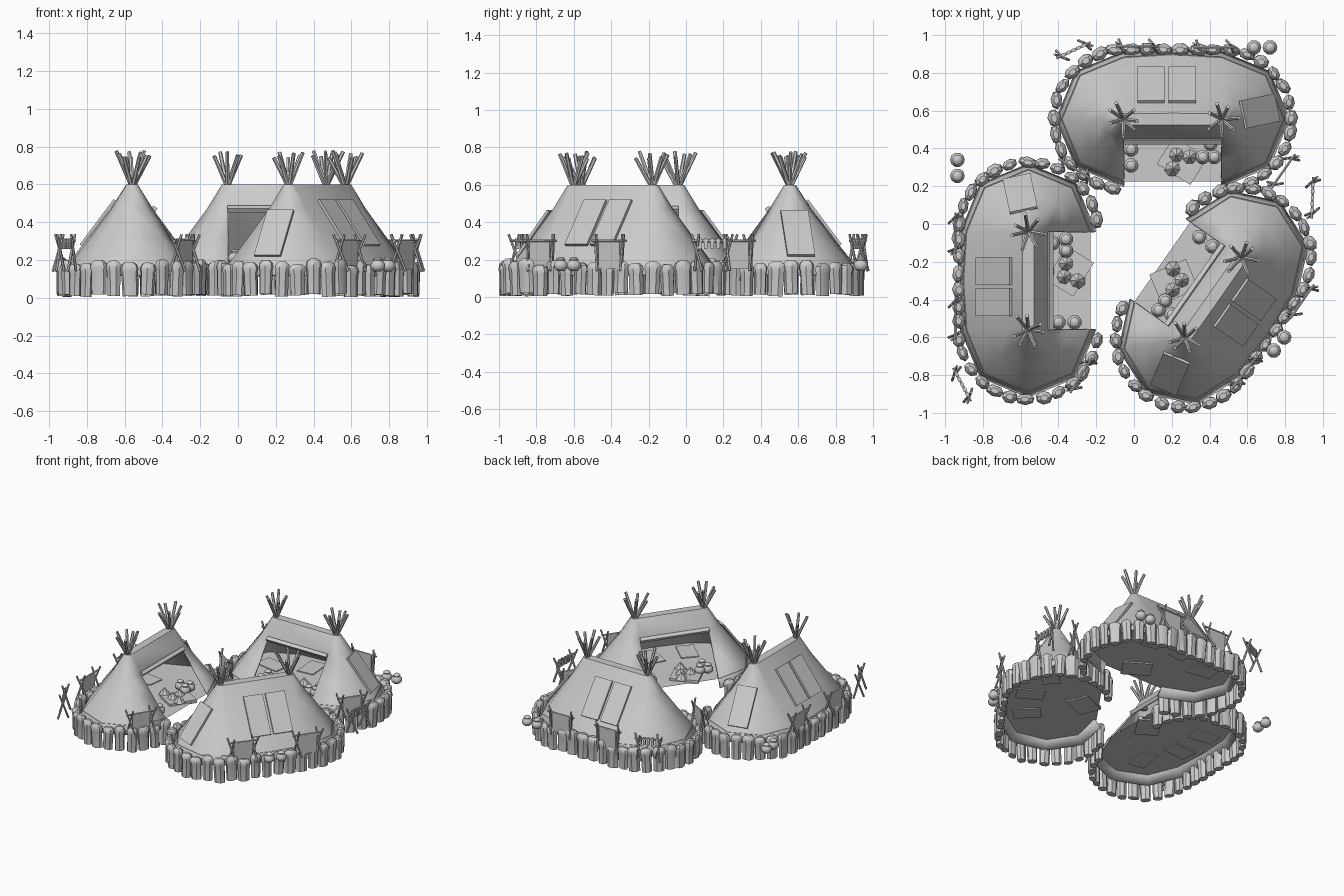
import bpy, bmesh, math, random
from math import sin, cos, pi, radians
from mathutils import Matrix, Vector

if "Cube" in bpy.data.objects:
    bpy.data.objects.remove(bpy.data.objects["Cube"])

random.seed(4)
T, R = Matrix.Translation, Matrix.Rotation
HALF = 0.26      # half ridge length
FLOOR = 0.18


def finish(name, bm, M=Matrix(), smooth=None):
    me = bpy.data.meshes.new(name)
    bm.transform(M)
    bm.to_mesh(me)
    bm.free()
    if smooth:
        me.shade_smooth()
        me.set_sharp_from_angle(angle=radians(smooth))
    ob = bpy.data.objects.new(name, me)
    bpy.context.collection.objects.link(ob)
    return ob


def box(bm, M, size):
    bmesh.ops.create_cube(bm, size=1, matrix=M @ Matrix.Diagonal((*size, 1)))


def rod(bm, a, b, r=0.008, n=6):
    a, b = Vector(a), Vector(b)
    d = b - a
    q = d.to_track_quat('Z', 'Y').to_matrix().to_4x4()
    bmesh.ops.create_cone(bm, cap_ends=True, segments=n, radius1=r, radius2=r * 0.85,
                          depth=d.length, matrix=T((a + b) / 2) @ q)


def lathe(bm, prof, M, n=10):
    rows = [[bm.verts.new(M @ Vector((r * cos(2 * pi * i / n), r * sin(2 * pi * i / n), z)))
             for i in range(n)] for r, z in prof]
    for a, b in zip(rows, rows[1:]):
        for i in range(n):
            j = (i + 1) % n
            bm.faces.new((a[i], a[j], b[j], b[i]))
    bm.faces.new(rows[0][::-1])
    bm.faces.new(rows[-1])


def outline(off, z):
    # stadium shape with coarse ends; the last-to-first edge is the straight front
    pts = []
    for cx, start in ((HALF, -90), (-HALF, 90)):
        for i in range(5):
            a = radians(start + 45 * i)
            pts.append((cx + off * cos(a), off * sin(a), z))
        if cx > 0:
            pts.append((0, off * 1.05, z))
    return pts


def pot(bm, x, y, z):
    lathe(bm, [(.02, 0), (.037, .016), (.039, .038), (.024, .056), (.026, .064), (.012, .075)],
          T((x, y, z)))


def tent(M):
    # thick hide cover with open front
    bm = bmesh.new()
    rows = [[bm.verts.new(p) for p in outline(o, z)] for o, z in
            ((.03, .6), (.11, .47), (.22, .32), (.325, FLOOR), (.36, .12))]
    n = len(rows[0])
    for k, (a, b) in enumerate(zip(rows, rows[1:])):
        for i in range(n):
            if k and i == n - 1:
                continue
            j = (i + 1) % n
            bm.faces.new((a[i], b[i], b[j], a[j]))
    bm.faces.new(rows[0])
    bmesh.ops.recalc_face_normals(bm, faces=bm.faces)
    cover = finish("tent_cover", bm, M, 50)
    mod = cover.modifiers.new("thickness", 'SOLIDIFY')
    mod.thickness, mod.offset = .012, -1

    # floor sheet
    bm = bmesh.new()
    bm.faces.new([bm.verts.new(p) for p in outline(.33, FLOOR)])
    finish("tent_floor", bm, M)

    # sewn patches on the back and one end
    bm = bmesh.new()
    slope = math.atan2(.24, .18)
    for x in (-.115, .05):
        box(bm, T((x, .182, .398)) @ R(-slope, 4, 'X'), (.145, .3, .015))
    box(bm, T((HALF, 0, 0)) @ R(radians(12), 4, 'Z') @ T((.205, 0, .342)) @ R(slope, 4, 'Y'),
        (.3, .15, .015))
    finish("cover_patches", bm, M)

    # lintel log above the doorway
    bm = bmesh.new()
    box(bm, T((0, -.115, .468)) @ R(.6, 4, 'X'), (.52, .028, .028))
    finish("door_lintel", bm, M)

    # crossing poles at both peaks
    bm = bmesh.new()
    for cx in (-HALF, HALF):
        for i in range(7):
            a = 2 * pi * i / 7 + random.uniform(-.25, .25)
            s = random.uniform(.07, .1)
            rod(bm, (cx - .02 * cos(a), -.02 * sin(a), .54),
                (cx + s * cos(a), s * sin(a), random.uniform(.74, .78)), .012)
    finish("tent_poles", bm, M, 30)

    # upright foundation stones, each a slab with a rounded head
    bm = bmesh.new()
    off, sweep = .368, radians(170)
    arc = off * sweep
    total = 2 * arc + 2 * HALF
    count = 32
    for k in range(count):
        s = total * k / (count - 1)
        if s < arc:
            a = radians(-80) + s / off
            x, y = HALF + off * cos(a), off * sin(a)
        elif s < arc + 2 * HALF:
            a = pi / 2
            x, y = HALF - (s - arc), off
        else:
            a = pi / 2 + (s - arc - 2 * HALF) / off
            x, y = -HALF + off * cos(a), off * sin(a)
        w, d = random.uniform(.038, .048), random.uniform(.026, .034)
        h, z0 = random.uniform(.165, .188), random.uniform(.005, .022)
        B = (T((x, y, z0)) @ R(a + pi / 2 + random.uniform(-.3, .3), 4, 'Z')
             @ R(random.uniform(-.05, .05), 4, 'Y') @ Matrix.Diagonal((w, d, h, 1))
             @ R(random.uniform(0, 1), 4, 'Z'))
        lathe(bm, [(.9, 0), (.95, .68), (1.1, .8), (.95, .92), (.5, 1)], B, 7)
    finish("foundation_stones", bm, M, 35)

    # floor mats
    bm = bmesh.new()
    box(bm, T((.05, -.22, FLOOR + .004)) @ R(radians(-32), 4, 'Z'), (.21, .17, .026))
    for x, y, r in ((-.33, .05, 80), (-.07, .17, 5), (.2, .17, -8)):
        box(bm, T((x, y, FLOOR)) @ R(radians(r), 4, 'Z'), (.13, .2, .014))
    finish("floor_mats", bm, M)

    # goods around the doorway: pots and small heaps
    bm = bmesh.new()
    for x, y in ((-.22, -.16), (-.22, -.245), (.16, -.2), (.22, -.2), (.2, -.13)):
        pot(bm, x, y, FLOOR)
    finish("door_pots", bm, M, 50)
    bm = bmesh.new()
    for x, y in ((.0, -.26), (.02, -.19), (.09, -.2), (.05, -.1)):
        bmesh.ops.create_cone(bm, cap_ends=True, segments=7, radius1=.045, radius2=.004,
                              depth=.05, matrix=T((x, y, FLOOR + .035)))
    finish("food_heaps", bm, M)


def rack(x, y, ang, length, hide=True):
    # A-frame drying rack with a stretched hide or hanging strips
    M = T((x, y, 0)) @ R(radians(ang), 4, 'Z')
    h = length / 2
    bm = bmesh.new()
    for sx in (-1, 1):
        for sy in (-1, 1):
            rod(bm, (sx * (h - .02) + .02 * sy, -.035 * sy, .14),
                (sx * (h - .005) - .02 * sy, .022 * sy, .335), .008)
    rod(bm, (-h - .015, 0, .3), (h + .015, 0, .3), .008)
    finish("rack_frame", bm, M, 30)
    bm = bmesh.new()
    if hide:
        box(bm, T((0, 0, .225)), (length * .72, .008, .15))
    else:
        for i in range(5):
            box(bm, T((-h * .7 + i * h * .35, 0, .285)), (.018, .018, .055))
    finish("rack_hide" if hide else "rack_strips", bm, M)


# three shelters around a shared yard
for cx, cy, ang in ((.205, .555, 0), (-.56, -.3, 90), (.42, -.39, 235)):
    tent(T((cx, cy, 0)) @ R(radians(ang), 4, 'Z'))

# drying racks around the outside
for r in ((.02, .94, 0, .2), (.43, .935, 0, .2), (.79, .28, 55, .19), (-.31, .29, -32, .18),
          (-.945, -.05, 90, .19), (-.945, -.5, 90, .2), (-.28, -.8, 58, .19),
          (.59, -.78, 52, .19), (.89, -.41, 55, .19),
          (-.32, .92, 25, .17, False), (-.91, -.85, -62, .17, False), (.945, .14, 88, .19, False)):
    rack(*r)

# pots outside
bm = bmesh.new()
for x, y in ((.635, .935), (.72, .935), (-.935, .34), (-.935, .255), (.795, -.6), (.74, -.67)):
    pot(bm, x, y, .14)
finish("yard_pots", bm, Matrix(), 50)
